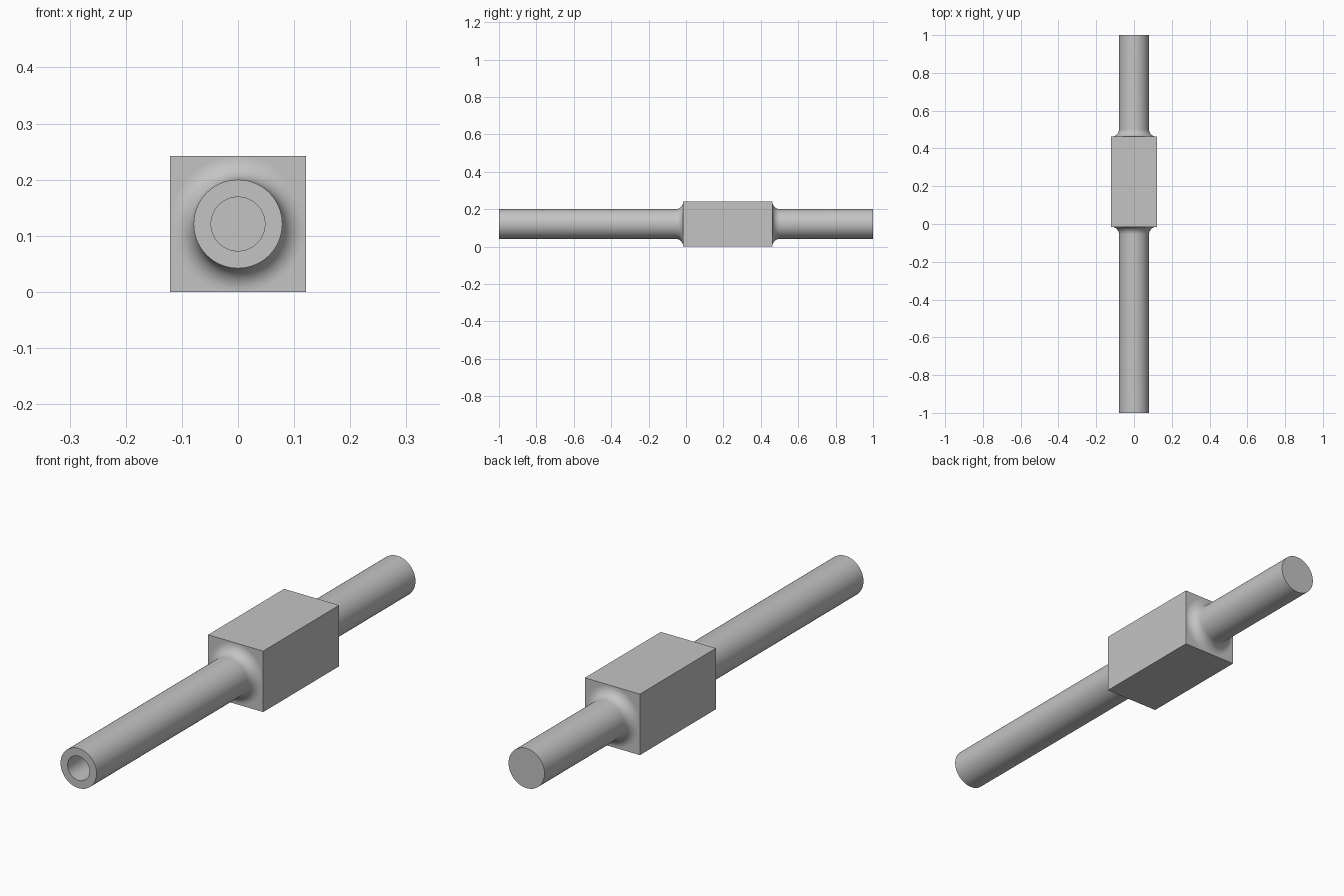
import bpy
import bmesh
import math

cube = bpy.data.objects.get("Cube")
if cube:
    bpy.data.objects.remove(cube, do_unlink=True)

HALF = 0.121        # half width of the block, also the axis height
SHAFT_R = 0.079
BORE_R = 0.048
BLOCK_FRONT, BLOCK_BACK = -0.015, 0.462
FILLET = HALF - SHAFT_R - 0.001
SEGMENTS = 64

grey = bpy.data.materials.new("plain grey")
grey.use_nodes = True
grey.diffuse_color = (0.55, 0.55, 0.55, 1)
grey.node_tree.nodes["Principled BSDF"].inputs["Base Color"].default_value = (0.55, 0.55, 0.55, 1)


def finish(bm, name, smooth):
    bmesh.ops.recalc_face_normals(bm, faces=bm.faces)
    mesh = bpy.data.meshes.new(name)
    bm.to_mesh(mesh)
    bm.free()
    mesh.materials.append(grey)
    obj = bpy.data.objects.new(name, mesh)
    bpy.context.collection.objects.link(obj)
    if smooth:
        bpy.ops.object.select_all(action="DESELECT")
        obj.select_set(True)
        bpy.context.view_layer.objects.active = obj
        bpy.ops.object.shade_smooth_by_angle(angle=math.radians(35))
    return obj


def revolve(name, profile):
    """Spin a (radius, y) profile around the long axis."""
    bm = bmesh.new()
    verts = [bm.verts.new((r, y, HALF)) for r, y in profile]
    edges = [bm.edges.new(pair) for pair in zip(verts, verts[1:])]
    bmesh.ops.spin(bm, geom=verts + edges, cent=(0, 0, HALF), axis=(0, 1, 0),
                   angle=math.tau, steps=SEGMENTS)
    bmesh.ops.remove_doubles(bm, verts=bm.verts, dist=0.0001)
    return finish(bm, name, True)


def fillet(face_y, outward):
    """Quarter arc from the shaft out to the block face."""
    arc = []
    for i in range(13):
        a = math.pi / 2 * i / 12
        arc.append((SHAFT_R + FILLET * (1 - math.cos(a)),
                    face_y + outward * FILLET * (1 - math.sin(a))))
    return arc


# Square block in the middle
bm = bmesh.new()
bmesh.ops.create_cube(bm, size=1)
for v in bm.verts:
    v.co = (v.co.x * 2 * HALF,
            BLOCK_BACK if v.co.y > 0 else BLOCK_FRONT,
            HALF + v.co.z * 2 * HALF)
finish(bm, "block", False)

# Long front shaft with a blind bore
revolve("front_shaft", [(0, -0.4), (BORE_R, -0.4), (BORE_R, -1), (SHAFT_R, -1)]
        + fillet(BLOCK_FRONT, -1))

# Short solid rear shaft
revolve("rear_shaft", [(0, 1), (SHAFT_R, 1)] + fillet(BLOCK_BACK, 1))
